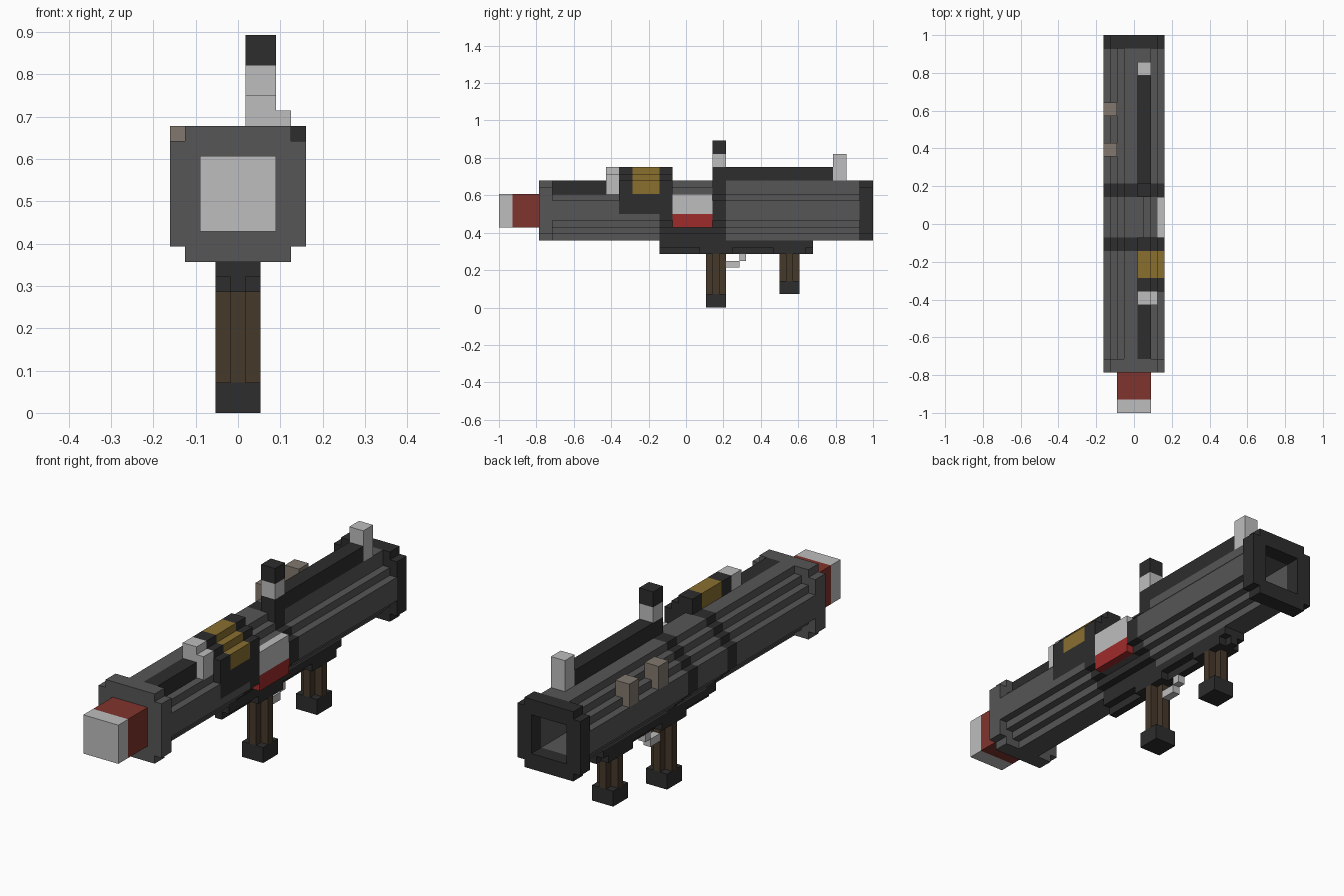
import bpy
import bmesh
from mathutils import Vector

cube = bpy.data.objects.get("Cube")
if cube:
    bpy.data.objects.remove(cube, do_unlink=True)

U = 2 / 56                       # size of one block
ORIGIN = Vector((-4.5 * U, -1.0, 0.0))


def linear(c):
    c /= 255
    return c / 12.92 if c <= 0.04045 else ((c + 0.055) / 1.055) ** 2.4


COLOURS = {
    "body_grey": (86, 86, 86), "dark_grey": (45, 45, 45), "light_grey": (190, 190, 190),
    "rust_red": (128, 52, 45), "bright_red": (160, 43, 43), "gold": (138, 112, 48),
    "brown": (70, 56, 42), "beige": (130, 121, 110),
}
MATS = {}
for mat_name, rgb in COLOURS.items():
    m = bpy.data.materials.new(mat_name)
    m.use_nodes = True
    col = (*[linear(c) for c in rgb], 1)
    m.diffuse_color = col
    bsdf = next(n for n in m.node_tree.nodes if n.type == 'BSDF_PRINCIPLED')
    bsdf.inputs["Base Color"].default_value = col
    bsdf.inputs["Roughness"].default_value = 0.9
    MATS[mat_name] = m

cells = {}                       # block position -> (part, colour)


def box(part, colour, x, y, z, keep=lambda i, j, k: True):
    """Fill a block range; later boxes replace earlier ones."""
    for i in range(*x):
        for j in range(*y):
            for k in range(*z):
                if keep(i, j, k):
                    cells[i, j, k] = (part, colour)


def round_section(i, j, k):
    # Stepped circle, nine blocks across, with a square bore
    a, b = abs(i - 4), abs(k - 14)
    return a + b <= 5 and not (a <= 2 and b <= 2)


def clipped_square(i, j, k):
    return not (abs(i - 4) == 4 and abs(k - 14) == 4)


def clipped_ring(i, j, k):
    return clipped_square(i, j, k) and max(abs(i - 4), abs(k - 14)) > 2


def cross(centre_j):
    return lambda i, j, k: i == 4 or j == centre_j


FULL_X, FULL_Z = (0, 9), (10, 19)

# Tube, with a seat under the long top rail
box("tube", "body_grey", FULL_X, (8, 54), FULL_Z, round_section)
box("tube", "body_grey", (5, 7), (34, 54), (17, 19))

# Dark bands round the tube and the dark lower right panel
for j in (24, 32):
    box("band", "dark_grey", FULL_X, (j, j + 2), FULL_Z, round_section)
box("lower_panel", "dark_grey", (5, 9), (26, 32), (10, 12), round_section)

# Flanges at both ends
box("front_flange", "body_grey", FULL_X, (6, 8), FULL_Z, clipped_square)
box("rear_flange", "dark_grey", FULL_X, (54, 56), FULL_Z, clipped_ring)

# Warhead
box("warhead", "light_grey", (2, 7), (0, 2), (12, 17))
box("warhead", "rust_red", (2, 7), (2, 6), (12, 17))

# Front strip and the sight housing with its stepped corner
box("front_strip", "dark_grey", (5, 7), (8, 16), (17, 19))
box("sight_lens", "light_grey", (5, 7), (16, 18), (17, 21))
box("sight_lens", "light_grey", (7, 8), (16, 18), (17, 20))
for x, top in (((5, 7), 21), ((7, 8), 20), ((8, 9), 19)):
    bottom = 14 if x[0] == 8 else 17
    box("sight_housing", "dark_grey", x, (18, 26), (bottom, top))
    box("sight_housing", "gold", x, (20, 24), (17, top))
box("sight_housing", "dark_grey", (7, 8), (18, 26), (16, 17))

# Side plate in two colours
box("side_plate", "light_grey", (8, 9), (26, 32), (14, 17))
box("side_plate", "bright_red", (8, 9), (26, 32), (12, 14))

# Top rail, front post and rear sight
box("top_rail", "dark_grey", (5, 7), (32, 34), (17, 19))
box("top_rail", "dark_grey", (5, 7), (32, 50), (19, 21))
box("front_post", "light_grey", (5, 7), (32, 34), (21, 23))
box("front_post", "dark_grey", (5, 7), (32, 34), (23, 25))
box("rear_sight", "light_grey", (5, 7), (50, 52), (19, 23))

# Pegs on the left shoulder of the tube
for j in (38, 44):
    box("peg", "beige", (0, 2), (j, j + 2), (16, 19))

# Under rail, thicker round each grip
box("under_rail", "dark_grey", (3, 6), (24, 47), (9, 10))
box("under_rail", "dark_grey", (4, 5), (24, 47), (8, 9))

# Grips: cross-shaped handles on square feet
for part, j, foot in (("front_grip", 31, 0), ("rear_grip", 42, 2)):
    box("under_rail", "dark_grey", (3, 6), (j - 1, j + 4), (8, 9))
    box(part, "brown", (3, 6), (j, j + 3), (foot + 2, 8), cross(j + 1))
    box(part, "dark_grey", (3, 6), (j, j + 3), (foot, foot + 2))

# Trigger
box("trigger", "light_grey", (4, 5), (34, 36), (6, 7))
box("trigger", "light_grey", (4, 5), (36, 37), (7, 8))


def build_part(part):
    """Skin the outer block sides of one part and merge flat areas."""
    own = {p: c for p, (n, c) in cells.items() if n == part}
    slots = sorted(set(own.values()))
    bm = bmesh.new()
    verts = {}

    def vert(p):
        if p not in verts:
            verts[p] = bm.verts.new(ORIGIN + Vector(p) * U)
        return verts[p]

    for pos, colour in own.items():
        for axis in range(3):
            u, v = (axis + 1) % 3, (axis + 2) % 3
            for side in (0, 1):
                near = list(pos)
                near[axis] += 2 * side - 1
                if tuple(near) in cells:
                    continue
                ring = []
                for du, dv in ((0, 0), (1, 0), (1, 1), (0, 1)):
                    p = list(pos)
                    p[axis] += side
                    p[u] += du
                    p[v] += dv
                    ring.append(vert(tuple(p)))
                face = bm.faces.new(ring if side else ring[::-1])
                face.material_index = slots.index(colour)
    bmesh.ops.dissolve_limit(bm, angle_limit=0.01, verts=bm.verts[:],
                             edges=bm.edges[:], delimit={'MATERIAL'})
    mesh = bpy.data.meshes.new(part)
    bm.to_mesh(mesh)
    bm.free()
    for s in slots:
        mesh.materials.append(MATS[s])
    bpy.context.collection.objects.link(bpy.data.objects.new(part, mesh))


for part in sorted({n for n, c in cells.values()}):
    build_part(part)
